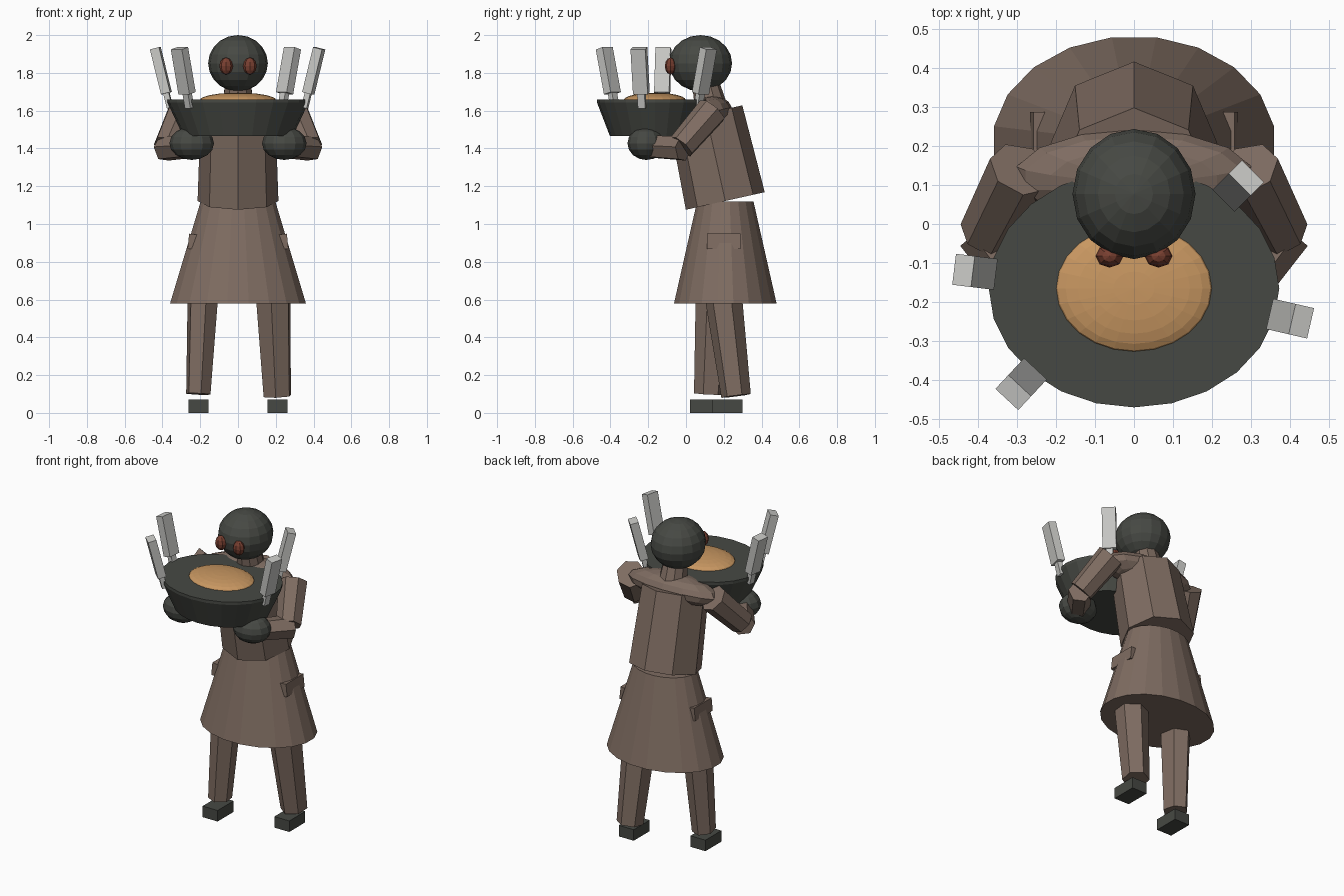
import bpy
import bmesh
from math import radians, sin, cos
from mathutils import Matrix, Vector

cube = bpy.data.objects.get("Cube")
if cube:
    bpy.data.objects.remove(cube, do_unlink=True)


def material(name, rgb):
    m = bpy.data.materials.new(name)
    m.use_nodes = True
    m.diffuse_color = (*rgb, 1)
    m.node_tree.nodes["Principled BSDF"].inputs["Base Color"].default_value = (*rgb, 1)
    return m


BROWN = material("brown_cloth", (0.21, 0.15, 0.12))
BLACK = material("charcoal", (0.062, 0.066, 0.057))
ORANGE = material("orange_broth", (0.58, 0.31, 0.12))
RED = material("dark_red", (0.19, 0.05, 0.03))
STEEL = material("pale_steel", (0.58, 0.58, 0.56))


def finish(name, bm, mat):
    bmesh.ops.recalc_face_normals(bm, faces=bm.faces[:])
    mesh = bpy.data.meshes.new(name)
    bm.to_mesh(mesh)
    bm.free()
    mesh.materials.append(mat)
    obj = bpy.data.objects.new(name, mesh)
    bpy.context.collection.objects.link(obj)
    return obj


def frustum(name, mat, start, end, r0, r1, sides, squash=1.0, turn=0):
    """Tapered prism running from start to end."""
    a, b = Vector(start), Vector(end)
    d = b - a
    aim = Vector((0, 0, 1)).rotation_difference(d).to_matrix().to_4x4()
    mtx = (Matrix.Translation((a + b) / 2) @ aim @ Matrix.Diagonal((1, squash, 1, 1))
           @ Matrix.Rotation(radians(turn), 4, "Z"))
    bm = bmesh.new()
    bmesh.ops.create_cone(bm, cap_ends=True, segments=sides, radius1=r0,
                          radius2=r1, depth=d.length, matrix=mtx)
    return finish(name, bm, mat)


def ball(name, mat, center, radii, segments, rings, tilt=0):
    mtx = (Matrix.Translation(center) @ Matrix.Rotation(radians(tilt), 4, "X")
           @ Matrix.Diagonal((*radii, 1)))
    bm = bmesh.new()
    bmesh.ops.create_uvsphere(bm, u_segments=segments, v_segments=rings,
                              radius=1, matrix=mtx)
    return finish(name, bm, mat)


def add_box(bm, size, mtx):
    bmesh.ops.create_cube(bm, size=1, matrix=mtx @ Matrix.Diagonal((*size, 1)))


def box(name, mat, center, size, tilt=0):
    bm = bmesh.new()
    add_box(bm, size, Matrix.Translation(center) @ Matrix.Rotation(radians(tilt), 4, "Y"))
    return finish(name, bm, mat)


# Body
frustum("skirt", BROWN, (0, 0.208, 0.58), (0, 0.208, 1.12), 0.364, 0.2, 20, 0.755, 9)
frustum("torso", BROWN, (0, 0.208, 1.122), (0, 0.105, 1.585), 0.214, 0.198, 8)
ball("shoulders", BROWN, (0, 0.12, 1.59), (0.31, 0.125, 0.085), 14, 8, 13)
frustum("neck", BROWN, (0, 0.13, 1.63), (0, 0.1, 1.76), 0.085, 0.07, 10)

# Head and eyes
ball("head", BLACK, (0, 0.077, 1.851), (0.158, 0.167, 0.149), 16, 10)
for side, sx in (("left", 1), ("right", -1)):
    ball(side + "_eye", RED, (0.063 * sx, -0.082, 1.836), (0.036, 0.03, 0.045), 8, 6)

# Arms and hands
for side, sx in (("left", 1), ("right", -1)):
    elbow = (0.375 * sx, -0.025, 1.41)
    frustum(side + "_upper_arm", BROWN, (0.29 * sx, 0.14, 1.6), elbow, 0.085, 0.075, 7)
    frustum(side + "_forearm", BROWN, (0.39 * sx, -0.015, 1.4),
            (0.26 * sx, -0.19, 1.41), 0.07, 0.065, 6)
    ball(side + "_hand", BLACK, (0.245 * sx, -0.21, 1.427), (0.118, 0.1, 0.088), 12, 8)
    box(side + "_pocket", BROWN, (0.228 * sx, 0.2, 0.905), (0.07, 0.175, 0.08), -6 * sx)

# Legs and feet, the left one a step behind
frustum("left_leg", BROWN, (0.185, 0.195, 0.64), (0.208, 0.265, 0.09), 0.1, 0.079, 6, 1, 30)
frustum("right_leg", BROWN, (-0.185, 0.15, 0.64), (-0.21, 0.12, 0.1), 0.1, 0.079, 6, 0.85, 30)
box("left_foot", BLACK, (0.21, 0.22, 0.035), (0.105, 0.16, 0.07))
box("right_foot", BLACK, (-0.21, 0.1, 0.035), (0.105, 0.16, 0.07))

# Bowl with a domed filling
BOWL_Y, SQUASH = -0.165, 0.82
frustum("bowl", BLACK, (0, BOWL_Y, 1.465), (0, BOWL_Y, 1.642), 0.29, 0.373, 24, SQUASH)
frustum("bowl_rim", BLACK, (0, BOWL_Y, 1.642), (0, BOWL_Y, 1.66), 0.373, 0.373, 24, SQUASH)
ball("filling", ORANGE, (0, BOWL_Y, 1.655), (0.203, 0.165, 0.04), 24, 12)

# Blades standing around the rim, leaning outward
for i, (angle, facing) in enumerate(((50, 45), (173, 173), (-13, -13), (225, 227))):
    a = radians(angle)
    base = Vector((0.365 * cos(a), BOWL_Y + 0.3 * sin(a), 1.625))
    frame = (Matrix.Translation(base) @ Matrix.Rotation(radians(facing), 4, "Z")
             @ Matrix.Rotation(radians(14), 4, "Y"))
    bm = bmesh.new()
    add_box(bm, (0.03, 0.04, 0.09), frame @ Matrix.Translation((0, 0, 0.035)))
    add_box(bm, (0.05, 0.08, 0.245), frame @ Matrix.Translation((0, 0, 0.192)))
    finish("blade_%d" % (i + 1), bm, STEEL)
